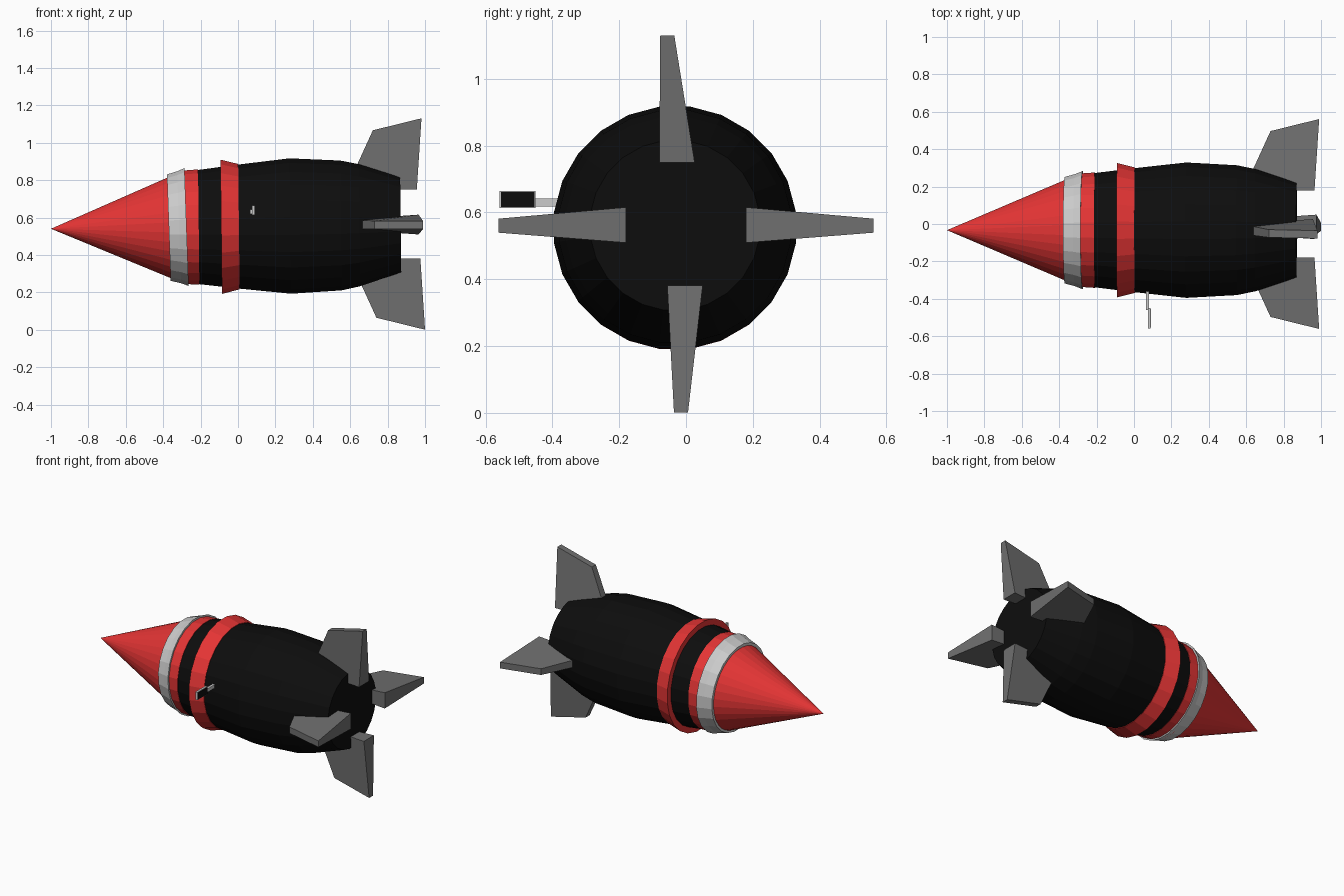
import bpy, bmesh, math
from mathutils import Vector

if "Cube" in bpy.data.objects:
    bpy.data.objects.remove(bpy.data.objects["Cube"])

TILT = 0.0115                 # the hull rises very slightly toward the tail
CY, CZ = -0.033, 0.5515       # hull axis at x = 0


def material(name, rgb):
    m = bpy.data.materials.new(name)
    m.diffuse_color = (*rgb, 1)
    m.use_nodes = True
    m.node_tree.nodes["Principled BSDF"].inputs["Base Color"].default_value = m.diffuse_color
    return m


RED = material("red_paint", (0.78, 0.035, 0.035))
BLACK = material("black_paint", (0.004, 0.004, 0.004))
SILVER = material("silver", (0.55, 0.55, 0.55))
STEEL = material("dark_steel", (0.16, 0.16, 0.16))


def finish(name, bm, mat):
    bmesh.ops.recalc_face_normals(bm, faces=bm.faces)
    me = bpy.data.meshes.new(name)
    bm.to_mesh(me)
    bm.free()
    me.materials.append(mat)
    ob = bpy.data.objects.new(name, me)
    bpy.context.collection.objects.link(ob)
    return ob


def lathe(name, profile, mat, sides=24, closed=False, pivot=0.0, tilt=TILT):
    """Spin (x, radius) points around the hull axis; closed makes a hoop."""
    bm = bmesh.new()
    rings = []
    for x, r in profile:
        if r == 0:
            rings.append([bm.verts.new((x - pivot, 0, 0))] * sides)
            continue
        angles = [2 * math.pi * (i + 0.5) / sides for i in range(sides)]
        rings.append([bm.verts.new((x - pivot, r * math.sin(a), r * math.cos(a)))
                      for a in angles])
    pairs = list(zip(rings, rings[1:]))
    if closed:
        pairs.append((rings[-1], rings[0]))
    for a, b in pairs:
        for i in range(sides):
            j = (i + 1) % sides
            bm.faces.new(list(dict.fromkeys((a[i], a[j], b[j], b[i]))))
    ob = finish(name, bm, mat)
    ob.location = (pivot, CY, CZ + pivot * TILT)
    ob.rotation_euler = (0, -tilt, 0)
    return ob


def box(name, lo, hi, mat):
    bm = bmesh.new()
    bmesh.ops.create_cube(bm, size=1)
    lo, hi = Vector(lo), Vector(hi)
    for v in bm.verts:
        v.co = Vector(a * b for a, b in zip(v.co, hi - lo)) + (lo + hi) / 2
    return finish(name, bm, mat)


# Hull, nose and bands
lathe("hull", [(-0.33, 0), (-0.33, 0.27), (-0.21, 0.308), (0.0, 0.334), (0.28, 0.365),
               (0.55, 0.35), (0.65, 0.329), (0.87, 0.256), (0.87, 0)], BLACK)
lathe("nose_cone", [(-1.0, 0), (-0.35, 0.278), (-0.35, 0)], RED, sides=32)
lathe("nose_band", [(-0.30, 0.305), (-0.21, 0.311), (-0.21, 0.28), (-0.30, 0.26)],
      RED, closed=True)
lathe("silver_collar", [(-0.37, 0.287), (-0.315, 0.302), (-0.275, 0.318),
                        (-0.275, 0.295), (-0.37, 0.262)],
      SILVER, closed=True, pivot=-0.32, tilt=0.035)
lathe("flared_ring", [(-0.09, 0.362), (0.005, 0.338), (0.005, 0.31), (-0.09, 0.31)],
      RED, closed=True)

# Tail fins: (x, distance from axis, half thickness), thickest at the rear root
FIN = [(0.585, 0.18, 0.026), (0.73, 0.497, 0.021),
       (0.99, 0.561, 0.021), (0.965, 0.18, 0.053)]


def fin(name, angle, root, tip, shift):
    """Fin turned about x; root and tip give its sideways offsets."""
    out = Vector((0, math.sin(angle), math.cos(angle)))
    side = Vector((0, math.cos(angle), -math.sin(angle)))
    bm = bmesh.new()
    faces = []
    for s in (-1, 1):
        pts = []
        for x, r, t in FIN:
            off = root + (tip - root) * (r - 0.18) / 0.38
            p = Vector((x + shift, 0, 0.5665)) + out * r + side * (off + s * t)
            pts.append(bm.verts.new(p))
        faces.append(pts)
    a, b = faces
    bm.faces.new(a)
    bm.faces.new(b[::-1])
    for i in range(4):
        j = (i + 1) % 4
        bm.faces.new((a[i], b[i], b[j], a[j]))
    return finish(name, bm, STEEL)


fin("top_fin", 0, -0.027, -0.056, -0.009)
fin("bottom_fin", math.pi, 0.003, 0.015, 0.01)
fin("back_fin", math.pi / 2, 0.004, 0.006, 0)
fin("front_fin", -math.pi / 2, -0.004, -0.006, 0)
# the vertical fins reach slightly further than the side ones
for n, d in (("top_fin", 0.003), ("bottom_fin", -0.005)):
    bpy.data.objects[n].location.z = d

# Small display panel on a stalk
box("panel_stalk", (0.065, -0.46, 0.618), (0.081, -0.33, 0.642), SILVER)
box("panel_case", (0.074, -0.558, 0.613), (0.088, -0.45, 0.665), SILVER)
box("panel_screen", (0.086, -0.554, 0.617), (0.091, -0.454, 0.661), BLACK)
